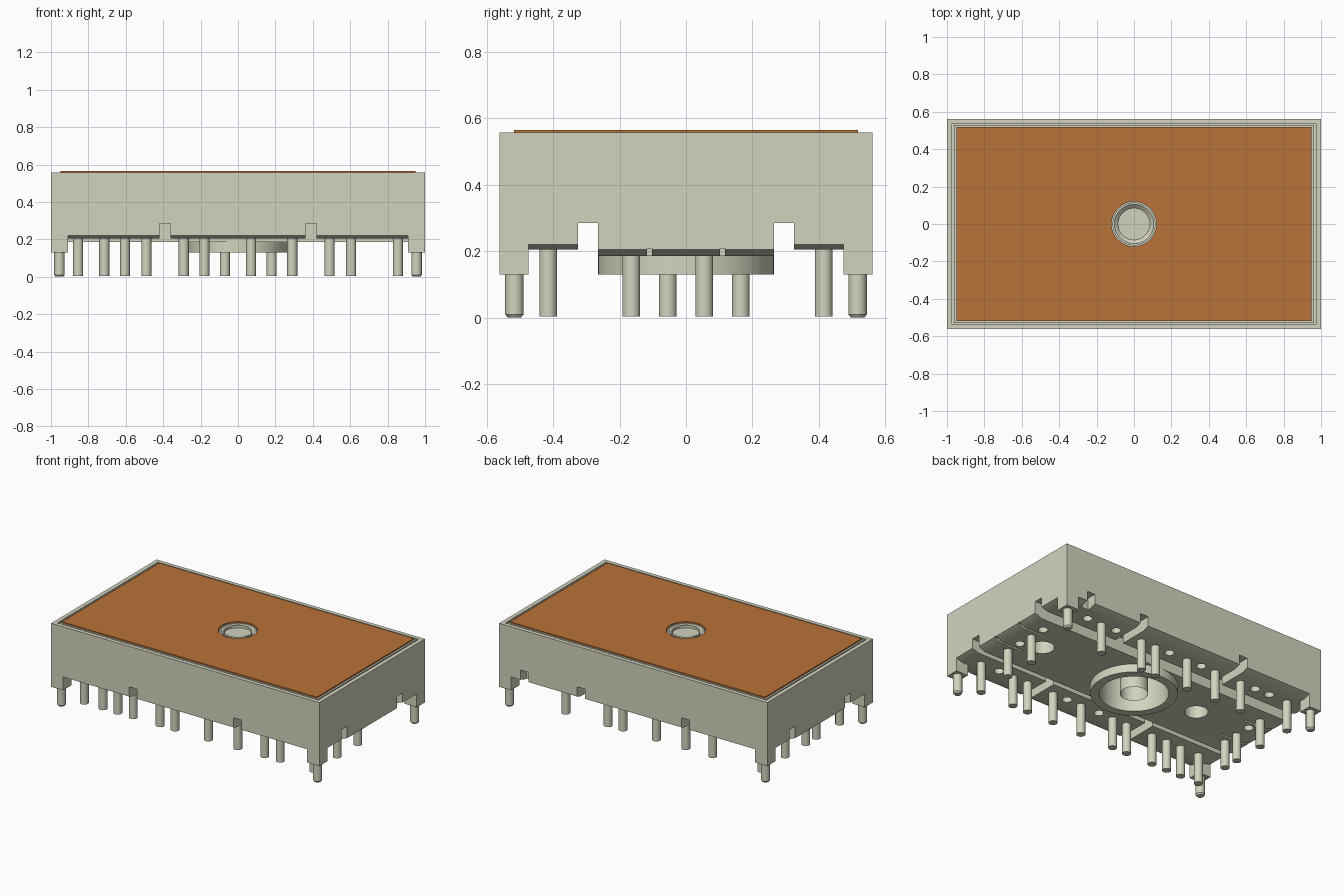
import bpy, bmesh, math
from mathutils import Matrix

if "Cube" in bpy.data.objects:
    bpy.data.objects.remove(bpy.data.objects["Cube"])


def material(name, rgb):
    m = bpy.data.materials.new(name)
    m.use_nodes = True
    m.diffuse_color = (*rgb, 1)
    m.node_tree.nodes["Principled BSDF"].inputs["Base Color"].default_value = (*rgb, 1)
    return m


beige = material("warm grey", (0.65, 0.65, 0.52))
copper = material("copper", (0.48, 0.17, 0.04))


def prism(bm, profile, axis, a, b):
    """Extrude an outline along x (outline y, z) or y (outline x, z)."""
    def place(t, p):
        return (t, *p) if axis == "x" else (p[0], t, p[1])
    start = [bm.verts.new(place(a, p)) for p in profile]
    end = [bm.verts.new(place(b, p)) for p in profile]
    faces = [bm.faces.new(start), bm.faces.new(end[::-1])]
    n = len(profile)
    for i in range(n):
        j = (i + 1) % n
        faces.append(bm.faces.new((start[j], start[i], end[i], end[j])))
    bmesh.ops.recalc_face_normals(bm, faces=faces)


def box(bm, x0, x1, y0, y1, z0, z1):
    prism(bm, [(y0, z0), (y1, z0), (y1, z1), (y0, z1)], "x", x0, x1)


def cylinder(bm, x, y, z0, z1, r0, r1=None, sides=32):
    bmesh.ops.create_cone(
        bm, cap_ends=True, segments=sides, radius1=r0,
        radius2=r0 if r1 is None else r1, depth=z1 - z0,
        matrix=Matrix.Translation((x, y, (z0 + z1) / 2)))


def make(name, bm, mat):
    mesh = bpy.data.meshes.new(name)
    bm.to_mesh(mesh)
    bm.free()
    mesh.materials.append(mat)
    ob = bpy.data.objects.new(name, mesh)
    bpy.context.collection.objects.link(ob)
    return ob


def activate(ob):
    bpy.ops.object.select_all(action="DESELECT")
    ob.select_set(True)
    bpy.context.view_layer.objects.active = ob


def combine(ob, bm, operation):
    tool = make("cutter", bm, beige)
    tool.hide_render = True
    mod = ob.modifiers.new("shape", "BOOLEAN")
    mod.operation, mod.object = operation, tool
    mod.solver, mod.use_self = "EXACT", True
    activate(ob)
    bpy.ops.object.modifier_apply(modifier=mod.name)
    bpy.data.objects.remove(tool)


W, D = 1.0, 0.5625
CENTRE_Y, STRIP_Y = 0.265, 0.325      # channel edges
CENTRE_Z, STRIP_Z, CHANNEL_Z = 0.185, 0.205, 0.285
TOP = 0.558
SIGNS = (-1, 1)

# Housing block
bm = bmesh.new()
box(bm, -W, W, -D, D, CENTRE_Z, TOP)
housing = make("housing", bm, beige)

# Stepped underside with channels
bm = bmesh.new()
for s in SIGNS:
    ys = sorted((s * CENTRE_Y, s * 0.7))
    box(bm, -1.2, 1.2, *ys, 0.1, STRIP_Z)
    ys = sorted((s * CENTRE_Y, s * STRIP_Y))
    box(bm, -1.2, 1.2, *ys, 0.1, CHANNEL_Z)
    for x in (-0.39, 0.39):
        ys = sorted((s * 0.3, s * 0.7))
        box(bm, x - 0.03, x + 0.03, *ys, 0.1, CHANNEL_Z)
box(bm, 0.78, 0.84, 0.5, 0.7, 0.1, CHANNEL_Z)
combine(housing, bm, "DIFFERENCE")

# Sloped lower edges and end slits
bm = bmesh.new()
for s in SIGNS:
    prism(bm, [(s * 0.52, STRIP_Z), (s * 0.6, 0.233), (s * 0.6, 0.1), (s * 0.52, 0.1)],
          "x", -1.2, 1.2)
    prism(bm, [(s * 0.95, CENTRE_Z), (s * 1.05, 0.225), (s * 1.05, 0.1), (s * 0.95, 0.1)],
          "y", -0.28, 0.28)
    for t in SIGNS:
        prism(bm, [(s * 0.955, STRIP_Z), (s * 1.045, 0.235), (s * 1.045, 0.1), (s * 0.955, 0.1)],
              "y", t * 0.3, t * 0.7)
        xs = sorted((s * 0.78, s * 1.2))
        box(bm, *xs, t * 0.11 - 0.007, t * 0.11 + 0.007, 0.1, 0.208)
combine(housing, bm, "DIFFERENCE")

# Recess in the top face
bm = bmesh.new()
box(bm, -0.972, 0.972, -0.536, 0.536, 0.535, 0.7)
combine(housing, bm, "DIFFERENCE")

# Corner feet, lower boss and upper collar
bm = bmesh.new()
for s in SIGNS:
    for t in SIGNS:
        box(bm, *sorted((s * 0.91, s * W)), *sorted((t * 0.475, t * D)), 0.13, 0.3)
cylinder(bm, 0, 0, 0.13, 0.3, 0.265, sides=64)
cylinder(bm, 0, 0, 0.45, TOP, 0.115, sides=64)
combine(housing, bm, "UNION")

# Pin grid: each position carries either a pin or an open hole
row_x = (0.07, 0.18, 0.29, 0.49, 0.605, 0.715, 0.855)
row_x = [-x for x in row_x[::-1]] + list(row_x)
side_y = (-0.165, -0.055, 0.055, 0.165)
slots = []                            # (x, y, filled)
for y, pattern in ((-0.415, "11110101010111"), (0.415, "10010101110100")):
    slots += [(x, y, c == "1") for x, c in zip(row_x, pattern)]
for x, pattern in ((-0.855, "1101"), (0.855, "1010")):
    slots += [(x, y, c == "1") for y, c in zip(side_y, pattern)]
front_fix = {(-0.29, -0.415): True, (-0.18, -0.415): True, (-0.07, -0.415): False,
             (0.07, -0.415): True, (0.18, -0.415): False, (0.29, -0.415): True,
             (0.49, -0.415): True, (0.605, -0.415): True, (0.715, -0.415): False,
             (-0.855, 0.415): True, (-0.715, 0.415): False, (-0.605, 0.415): False,
             (-0.49, 0.415): True, (-0.29, 0.415): True, (-0.18, 0.415): False,
             (-0.07, 0.415): True, (0.07, 0.415): False, (0.18, 0.415): True,
             (0.29, 0.415): True, (0.49, 0.415): False, (0.605, 0.415): True,
             (0.715, 0.415): False, (0.855, 0.415): False}
slots = [(x, y, front_fix.get((x, y), on)) for x, y, on in slots]

# Bores: stepped centre hole, two blind holes, open pin holes
bm = bmesh.new()
cylinder(bm, 0, 0, 0.05, 0.7, 0.085, sides=64)
cylinder(bm, 0, 0, 0.05, 0.44, 0.21, sides=64)
cylinder(bm, 0, 0, 0.54, 0.576, 0.085, 0.125, sides=64)
for x in (-0.49, 0.72):
    cylinder(bm, x, 0, 0.1, 0.4, 0.072)
for x, y, filled in slots:
    if not filled:
        cylinder(bm, x, y, 0.1, 0.3, 0.03, sides=20)
combine(housing, bm, "DIFFERENCE")

# Contact pins
bm = bmesh.new()
for x, y, filled in slots:
    if filled:
        cylinder(bm, x, y, 0.004, 0.24, 0.027, sides=24)
pins = make("contact_pins", bm, beige)

# Corner guide pins with chamfered tips
bm = bmesh.new()
for s in SIGNS:
    for t in SIGNS:
        cylinder(bm, s * 0.955, t * 0.517, 0.01, 0.14, 0.028, sides=24)
        cylinder(bm, s * 0.955, t * 0.517, 0, 0.01, 0.02, 0.028, sides=24)
guides = make("corner_guide_pins", bm, beige)


# Base plate and copper plate set into the top
def plate(name, hx, hy, z0, z1, mat):
    bm = bmesh.new()
    box(bm, -hx, hx, -hy, hy, z0, z1)
    ob = make(name, bm, mat)
    bm = bmesh.new()
    cylinder(bm, 0, 0, 0.4, 0.7, 0.12, sides=64)
    combine(ob, bm, "DIFFERENCE")
    return ob


base = plate("base_plate", 0.962, 0.528, 0.53, 0.556, beige)
top = plate("copper_plate", 0.95, 0.518, 0.556, 0.565, copper)

for ob in (housing, pins, guides, base, top):
    activate(ob)
    bpy.ops.object.shade_smooth_by_angle(angle=math.radians(30))
